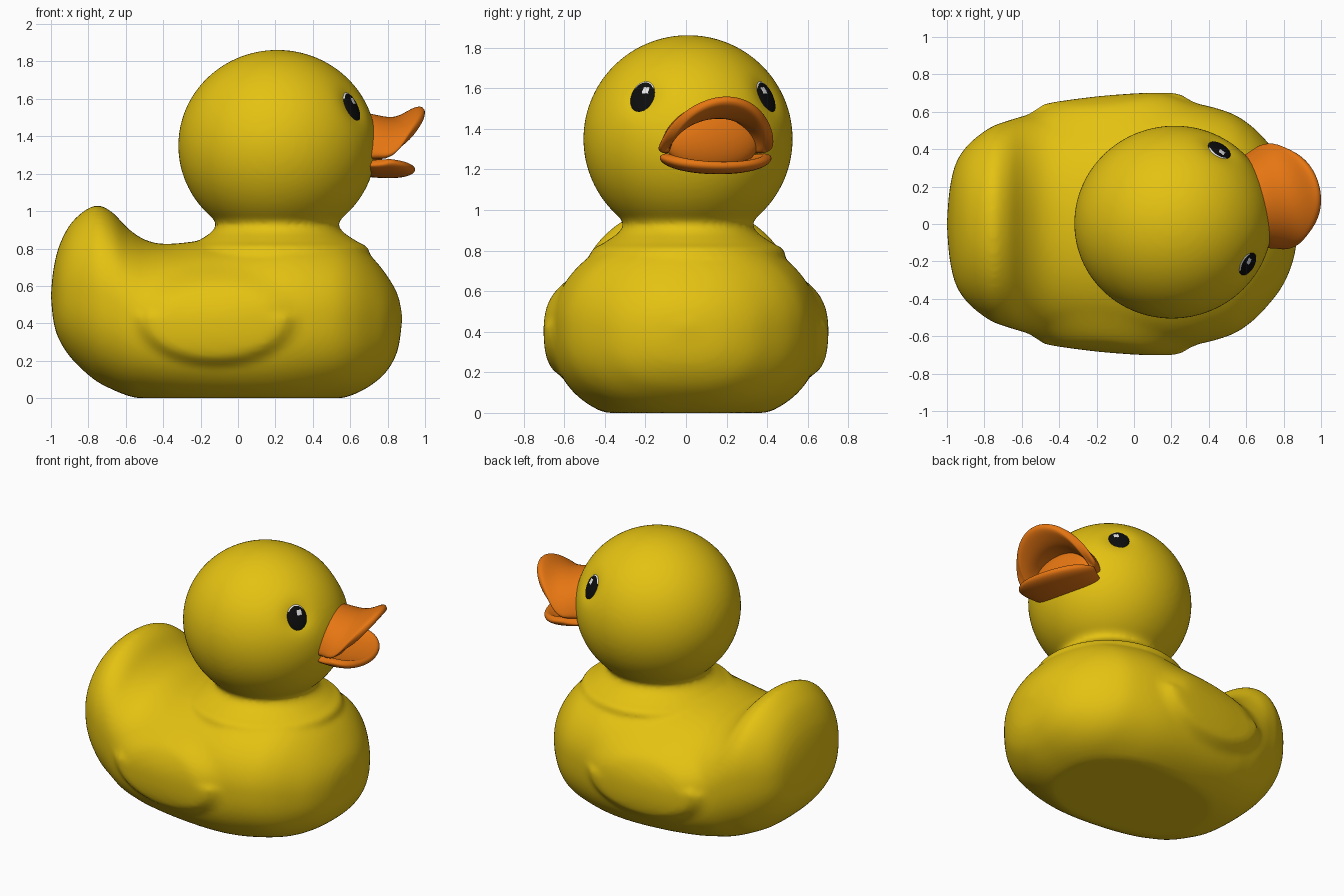
import bpy, bmesh, math
from mathutils import Matrix, Vector

if "Cube" in bpy.data.objects:
    bpy.data.objects.remove(bpy.data.objects["Cube"])


def material(name, rgb):
    m = bpy.data.materials.new(name)
    m.diffuse_color = (*rgb, 1)
    m.use_nodes = True
    m.node_tree.nodes["Principled BSDF"].inputs["Base Color"].default_value = m.diffuse_color
    return m


YELLOW = material("yellow", (0.78, 0.54, 0.006))
ORANGE = material("orange", (0.79, 0.18, 0.006))
BLACK = material("black", (0.004, 0.004, 0.004))
WHITE = material("white", (0.8, 0.8, 0.8))

# Head frame: x points along the beak, turned a little to one side
HEAD = Matrix.Translation((0.21, 0.01, 0)) @ Matrix.Rotation(math.radians(14), 4, 'Z')
HEAD_Z, HEAD_R = 1.35, 0.515
EYES = [Vector((0.33, s * 0.31, 0.205)).normalized() for s in (-1, 1)]


def finish(bm, name, *mats):
    bmesh.ops.recalc_face_normals(bm, faces=bm.faces[:])
    for f in bm.faces:
        f.smooth = True
    me = bpy.data.meshes.new(name)
    bm.to_mesh(me)
    bm.free()
    for m in mats:
        me.materials.append(m)
    ob = bpy.data.objects.new(name, me)
    bpy.context.collection.objects.link(ob)
    return ob


def spline(pts, steps):
    """Catmull-Rom curve through tuples of any length."""
    out = []
    for i in range(len(pts) - 1):
        a, b, c, d = (pts[min(max(i + k, 0), len(pts) - 1)] for k in (-1, 0, 1, 2))
        for s in range(steps):
            t = s / steps
            out.append(tuple(0.5 * (2 * q + (r - p) * t + (2 * p - 5 * q + 4 * r - w) * t * t
                                    + (3 * q - p - 3 * r + w) * t ** 3)
                             for p, q, r, w in zip(a, b, c, d)))
    return out + [pts[-1]]


def loft(bm, rings, closed=True, caps=True):
    rows = [[bm.verts.new(p) for p in ring] for ring in rings]
    n = len(rows[0])
    for a, b in zip(rows, rows[1:]):
        for j in range(n if closed else n - 1):
            k = (j + 1) % n
            bm.faces.new((a[j], a[k], b[k], b[j]))
    if caps:
        bm.faces.new(rows[0])
        bm.faces.new(rows[-1][::-1])


def smoothstep(a, b, x):
    t = min(max((x - a) / (b - a), 0), 1)
    return t * t * (3 - 2 * t)


def spow(v, p):
    return math.copysign(abs(v) ** p, v)


# Body: sections along x as (x, top, bottom, half width), flattened at the floor
stations = [
    (-1.0, .56, .54, .02), (-.985, .70, .40, .19), (-.95, .83, .30, .33),
    (-.88, .95, .20, .43), (-.77, 1.028, .10, .515), (-.68, 1.0, .05, .55),
    (-.58, .90, .01, .58), (-.48, .84, -.01, .60), (-.36, .825, -.03, .62),
    (-.15, .85, -.05, .645), (.1, .89, -.06, .66), (.3, .91, -.05, .65),
    (.5, .88, -.015, .60), (.62, .83, .02, .53), (.72, .75, .075, .43),
    (.80, .65, .15, .32), (.855, .55, .26, .18), (.878, .44, .42, .02)]
rings = []
for x, top, bot, hw in spline(stations, 5):
    mid, half = (top + bot) / 2, (top - bot) / 2
    ring = []
    for j in range(96):
        a = 2 * math.pi * j / 96
        p = 2 / (2.1 if math.sin(a) > 0 else 2.5)
        y, z = hw * spow(math.cos(a), p), mid + half * spow(math.sin(a), p)
        # raised wing on each side
        r = math.hypot((x + 0.12) / 0.44, (z - 0.44) / 0.27)
        edge = 0.8 if z < 0.45 else 0.55
        y += math.copysign(0.042 * (1 - smoothstep(edge, 1.05, r)), y) if abs(y) > 0.3 else 0
        ring.append((x, y, max(z, 0)))
    rings.append(ring)
bm = bmesh.new()
loft(bm, rings)

# Head and neck: turned profile with a shallow socket around each eye
profile = [(HEAD_R * math.sin(math.radians(d)), HEAD_Z + 0.512 * math.cos(math.radians(d)))
           for d in range(2, 141, 3)]
profile += spline([(.328, .952), (.318, .925), (.345, .885), (.41, .84), (.48, .78), (.4, .6)], 4)
rings = []
for r, z in profile:
    ring = []
    for j in range(96):
        a = 2 * math.pi * j / 96
        p = Vector((1.03 * r * math.cos(a), r * math.sin(a), z - HEAD_Z))
        for e in EYES:
            d = (p.normalized() - e).length * HEAD_R
            p -= e * 0.028 * math.exp(-(d / 0.085) ** 2)
        ring.append(HEAD @ (p + Vector((0, 0, HEAD_Z))))
    rings.append(ring)
loft(bm, rings)
body = finish(bm, "body_and_head", YELLOW)
m = body.modifiers.new("blend", 'REMESH')
m.mode = 'VOXEL'
m.voxel_size = 0.016
m.use_smooth_shade = True
m = body.modifiers.new("soften", 'SMOOTH')
m.factor, m.iterations = 0.5, 8


# Bill halves: arched plates whose rows are (corner u, middle u, half width, corner z, rise)
def bill(name, rows, thick):
    bm = bmesh.new()
    rings = []
    for u0, u1, w, z0, h in rows:
        ring = []
        for j in range(17):
            a = math.radians(-90 + 180 * j / 16)
            c = max(math.cos(a), 0)
            ring.append(HEAD @ Vector((u0 + (u1 - u0) * c ** 0.8, w * math.sin(a), z0 + h * c)))
        rings.append(ring)
    loft(bm, rings, closed=False, caps=False)
    ob = finish(bm, name, ORANGE)
    s = ob.modifiers.new("thickness", 'SOLIDIFY')
    s.thickness, s.offset = thick, 0
    ss = ob.modifiers.new("round", 'SUBSURF')
    ss.levels = ss.render_levels = 2


bill("upper_bill", [(.40, .45, .22, 1.275, .235), (.49, .55, .245, 1.28, .205),
                    (.52, .65, .262, 1.28, .19), (.54, .74, .268, 1.285, .225),
                    (.55, .805, .262, 1.29, .262)], 0.055)
bill("lower_bill", [(.40, .45, .22, 1.26, -.05), (.50, .58, .25, 1.265, -.065),
                    (.53, .68, .265, 1.27, -.07), (.55, .75, .262, 1.28, -.055)], 0.05)

# Mouth lining between the bill halves
bm = bmesh.new()
bmesh.ops.create_uvsphere(bm, u_segments=32, v_segments=16, radius=1,
                          matrix=HEAD @ Matrix.Translation((.49, 0, 1.34))
                          @ Matrix.Diagonal((.075, .24, .15, 1)))
finish(bm, "mouth", ORANGE)

# Eyes: flat domes with a glint towards the beak and a pale upper rim
for e, name in zip(EYES, ("right_eye", "left_eye")):
    side = Vector((0, 0, 1)).cross(e).normalized()
    up = e.cross(side)
    sx = 1 if side.x > 0 else -1
    bm = bmesh.new()
    bmesh.ops.create_uvsphere(bm, u_segments=64, v_segments=40, radius=1)
    for f in bm.faces:
        c = f.calc_center_median()
        glint = abs(c.x * sx - 0.22) < 0.24 and abs(c.y - 0.35) < 0.2
        rim = math.hypot(c.x, c.y) > 0.9 and c.y > 0.55
        f.material_index = 1 if c.z > 0 and (glint or rim) else 0
    frame = Matrix((side, up, e)).transposed().to_4x4()
    pos = Matrix.Translation(e * 0.498 + Vector((0, 0, HEAD_Z)))
    bm.transform(HEAD @ pos @ frame @ Matrix.Diagonal((.068, .086, .018, 1)))
    finish(bm, name, BLACK, WHITE)
